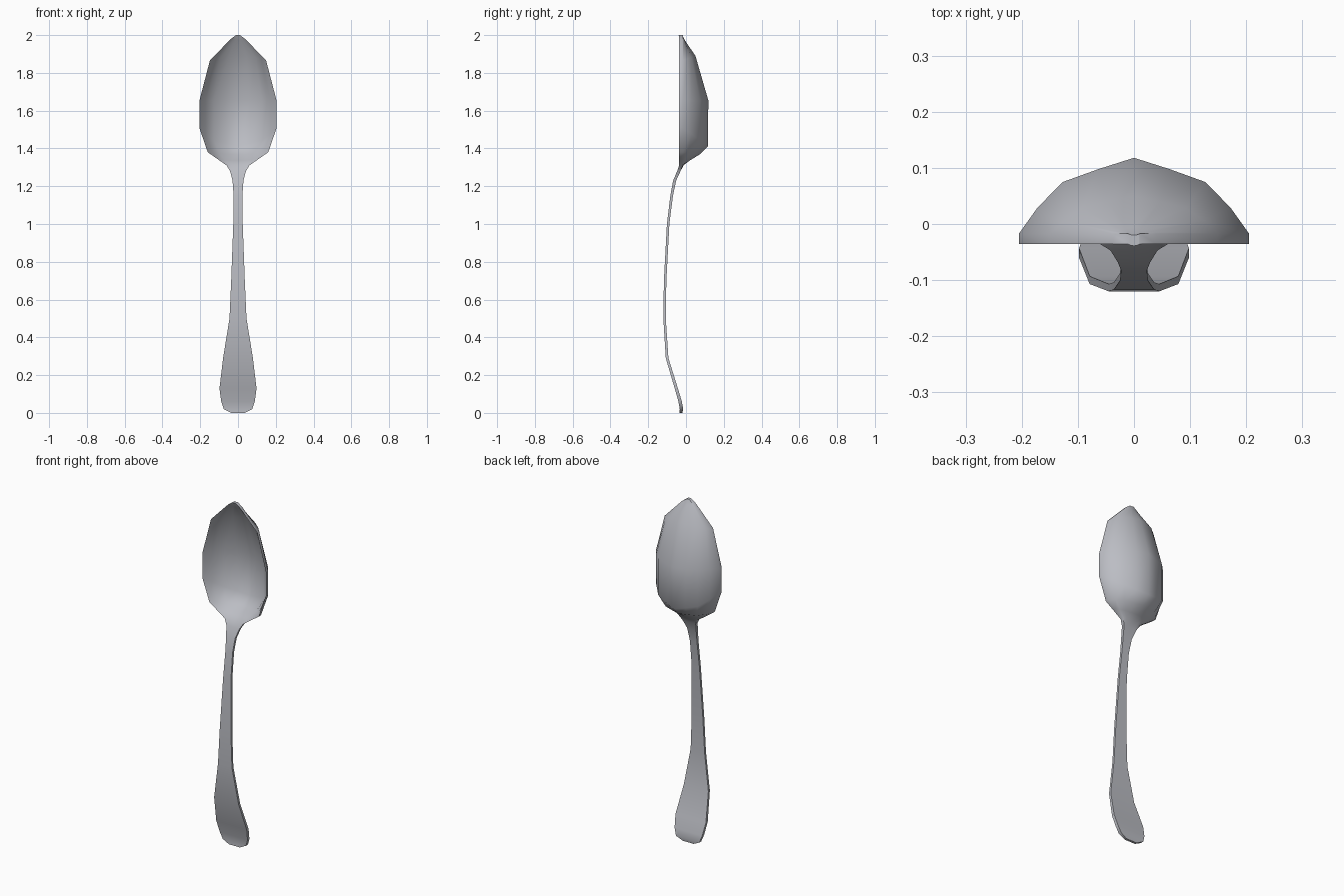
import bpy, bmesh, math

if "Cube" in bpy.data.objects:
    bpy.data.objects.remove(bpy.data.objects["Cube"])

# Polished metal
metal = bpy.data.materials.new("silver grey metal")
metal.diffuse_color = (0.50, 0.51, 0.55, 1)
metal.use_nodes = True
metal.node_tree.nodes["Principled BSDF"].inputs["Base Color"].default_value = metal.diffuse_color

# Cross-section: fraction of half width, fraction of bowl depth
SECTION = [(-1, 0), (-.84, .34), (-.62, .68), (-.31, .85), (0, 1),
           (.31, .85), (.62, .68), (.84, .34), (1, 0)]

# Handle stations: z, half width, front y, thickness
handle = [(0.0, .035, -.034, .014), (.02, .075, -.033, .018),
          (.06, .089, -.040, .018), (.13, .098, -.060, .017),
          (.29, .079, -.107, .014), (.50, .045, -.120, .013),
          (.70, .036, -.117, .013), (1.0, .025, -.101, .013),
          (1.15, .023, -.083, .014), (1.23, .029, -.068, .016),
          (1.28, .042, -.047, .018)]
# Bowl stations: rim z, half width, centre z, back y at the centre
bowl = [(1.31, .060, 1.312, -.012), (1.345, .110, 1.336, .020),
        (1.38, .160, 1.368, .072), (1.51, .205, 1.412, .117),
        (1.65, .205, 1.655, .118), (1.865, .149, 1.89, .050),
        (1.978, .040, 1.972, -.006), (2.0, .010, 2.0, -.020)]
RIM_FRONT, RIM_BACK = -.036, -.017

bm = bmesh.new()
rings = []


def add_ring(front, back):
    rings.append([bm.verts.new(p) for p in front + back[::-1]])


# Flat handle
for z, w, y, t in handle:
    add_ring([(u * w, y, z) for u, s in SECTION],
             [(u * w, y + t, z) for u, s in SECTION])

# Hollow bowl, open to the front
for z, w, zc, yc in bowl:
    back = [(u * w, RIM_BACK + s * (yc - RIM_BACK), z + s * (zc - z))
            for u, s in SECTION]
    front = [(x, y + RIM_FRONT - RIM_BACK, zz) for x, y, zz in back]
    add_ring(front, back)

# Skin between neighbouring rings and close both ends
n = len(rings[0])
for a, b in zip(rings, rings[1:]):
    for i in range(n):
        j = (i + 1) % n
        bm.faces.new((a[i], a[j], b[j], b[i]))
k = len(SECTION)
for r in (rings[0], rings[-1]):
    for i in range(k - 1):
        bm.faces.new((r[i], r[i + 1], r[n - 2 - i], r[n - 1 - i]))
bmesh.ops.recalc_face_normals(bm, faces=bm.faces)

mesh = bpy.data.meshes.new("spoon")
bm.to_mesh(mesh)
bm.free()
mesh.materials.append(metal)
spoon = bpy.data.objects.new("spoon", mesh)
bpy.context.collection.objects.link(spoon)
bpy.context.view_layer.objects.active = spoon
spoon.select_set(True)
bpy.ops.object.shade_smooth_by_angle(angle=math.radians(55))
